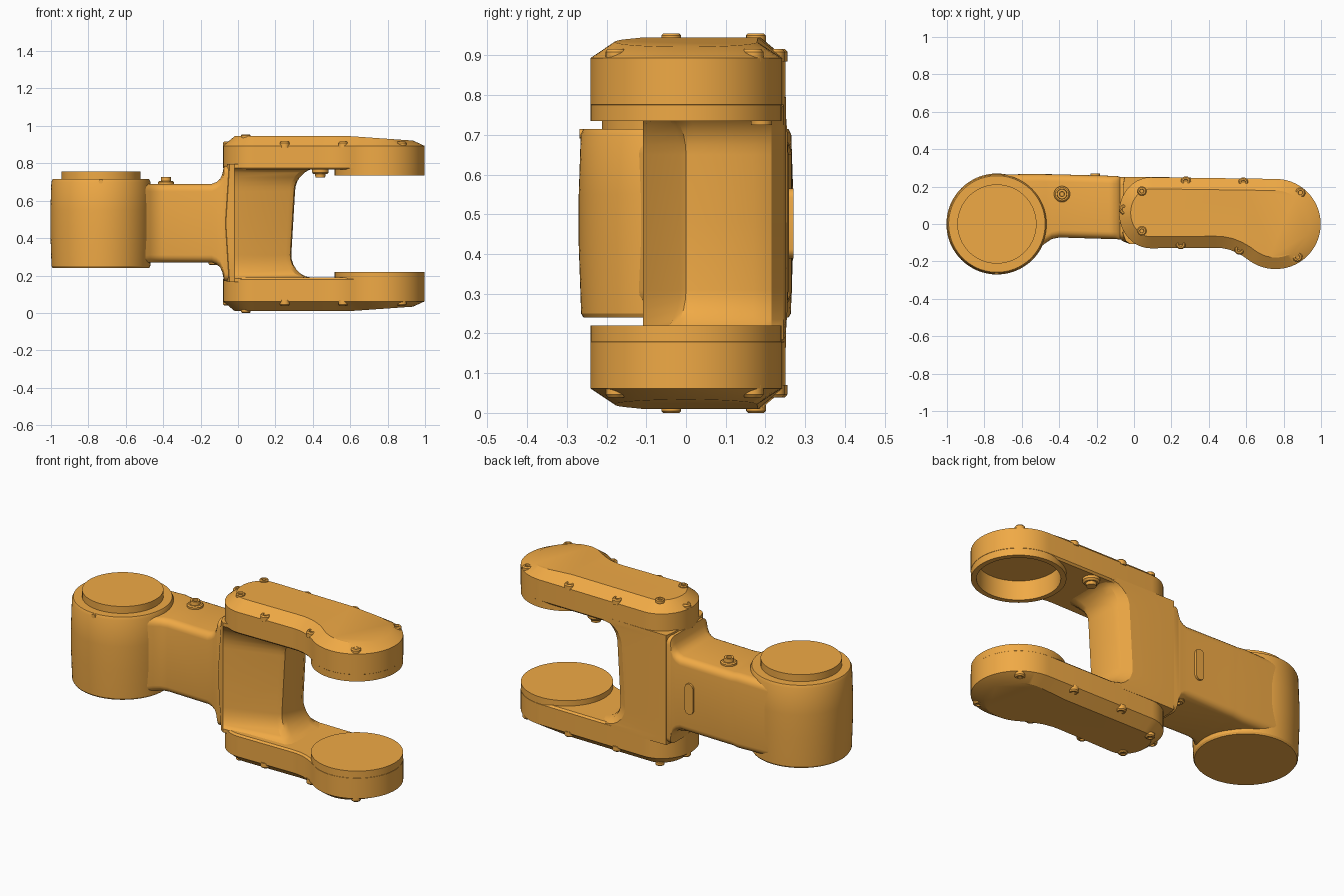
import bpy, bmesh, math
from mathutils import Vector

if "Cube" in bpy.data.objects:
    bpy.data.objects.remove(bpy.data.objects["Cube"])

mat = bpy.data.materials.new("orange_paint")
mat.diffuse_color = (0.87, 0.40, 0.06, 1)
mat.use_nodes = True
mat.node_tree.nodes["Principled BSDF"].inputs["Base Color"].default_value = mat.diffuse_color
MID = 0.955  # mirror height: z -> MID - z


def finish(bm, name):
    bmesh.ops.recalc_face_normals(bm, faces=bm.faces[:])
    me = bpy.data.meshes.new(name)
    bm.to_mesh(me)
    bm.free()
    ob = bpy.data.objects.new(name, me)
    bpy.context.collection.objects.link(ob)
    me.materials.append(mat)
    return ob


def loft(rings):
    bm = bmesh.new()
    vs = [[bm.verts.new(p) for p in r] for r in rings]
    n = len(vs[0])
    for a, b in zip(vs, vs[1:]):
        for i in range(n):
            j = (i + 1) % n
            bm.faces.new((a[i], a[j], b[j], b[i]))
    bm.faces.new(vs[0])
    bm.faces.new(vs[-1])
    return bm


def circle(x, y, r, z, n):
    return [(x + r * math.cos(2 * math.pi * i / n), y + r * math.sin(2 * math.pi * i / n), z) for i in range(n)]


def turned(name, x, y, profile, n=64):
    """Round part from (radius, height) pairs."""
    return finish(loft([circle(x, y, r, z, n) for r, z in profile]), name)


def flip(prof):
    return [(r, MID - z) for r, z in prof]


def round_rect(x, y0, y1, z0, z1, r=0.04):
    pts = []
    for k, (cy, cz) in enumerate([(y1 - r, z1 - r), (y0 + r, z1 - r), (y0 + r, z0 + r), (y1 - r, z0 + r)]):
        for i in range(6):
            a = math.radians(90 * k + 18 * i)
            pts.append((x, cy + r * math.cos(a), cz + r * math.sin(a)))
    return pts


def inset(pts, d):
    out = []
    for i, p in enumerate(pts):
        e1 = (p - pts[i - 1]).normalized()
        e2 = (pts[(i + 1) % len(pts)] - p).normalized()
        t = (e1 + e2).normalized()
        out.append(p + Vector((t.y, -t.x)) * d)   # outline runs clockwise
    return out


# Round joint housing with cover disc
turned("joint_housing", -0.733, 0, [(0.258, 0.24), (0.264, 0.25), (0.27, 0.42), (0.27, 0.55),
                                    (0.265, 0.70), (0.258, 0.715)], 80)
turned("joint_cover", -0.733, 0, [(0.212, 0.70), (0.212, 0.755)])

# Neck flaring into the housing and the fork
neck = [(-0.73, -0.10, 0.265, 0.27, 0.69), (-0.51, -0.13, 0.267, 0.265, 0.695),
        (-0.47, -0.10, 0.266, 0.27, 0.69), (-0.44, -0.08, 0.266, 0.27, 0.69),
        (-0.40, -0.072, 0.265, 0.27, 0.69), (-0.14, -0.08, 0.258, 0.27, 0.69),
        (-0.115, -0.08, 0.257, 0.26, 0.70), (-0.095, -0.081, 0.256, 0.243, 0.717),
        (-0.083, -0.082, 0.255, 0.215, 0.745), (-0.075, -0.082, 0.252, 0.17, 0.785),
        (-0.03, -0.082, 0.25, 0.17, 0.785)]
finish(loft([round_rect(*s) for s in neck]), "neck")

# Fork web with filleted throat
rings = []
R = 0.125
for d in [-0.145, -0.125, -0.115, -0.1, -0.075, -0.05, -0.025, 0, 0.17,
          0.34, 0.365, 0.39, 0.415, 0.44, 0.455, 0.465, 0.485]:
    z = 0.31 + d
    over = min(R, max(0, -d, d - 0.34))
    f = R - math.sqrt(R * R - over * over)
    s = 0.285 + 0.02 * min(1, max(0, d / 0.34)) + f
    m = 0.02 * (1 - abs(z - 0.477) / 0.31)
    rings.append([(x, y, z) for x, y in [
        (-0.05, 0.252), (-0.06 - m, 0.2), (-0.06 - m, -0.05), (-0.045 - m, -0.09), (-0.02, -0.108),
        (s - 0.03, -0.015 - 0.7 * f), (s - 0.006, 0.0 - 0.6 * f), (s, 0.03 - 0.5 * f),
        (s, 0.17), (s - 0.02, 0.215), (s - 0.07, 0.246), (0.1, 0.252)]])
finish(loft(rings), "fork_web")

# Fork arm outline, clockwise seen from above
line = [Vector((0.09 - 0.17 * math.sin(a), 0.06 - 0.19 * math.cos(a)))
        for a in [math.pi * i / 20 for i in range(21)]]
CX, CR = 0.757, 0.241
line += [Vector((CX + CR * math.cos(a), CR * math.sin(a)))
         for a in [math.radians(90 - 5 * i) for i in range(44)]]
line += [Vector(p) for p in [(0.585, -0.173), (0.55, -0.153), (0.51, -0.137), (0.47, -0.129), (0.43, -0.127)]]


def arm(name, mirrored):
    rings = [[(p.x, p.y, z) for p in inset(line, i)]
             for i, z in [(0.01, 0.766), (0, 0.776), (0, 0.893), (0.062, 0.945)]]
    bm = loft(rings)
    # sloped outer face toward the tip
    bmesh.ops.bisect_plane(bm, geom=bm.verts[:] + bm.edges[:] + bm.faces[:],
                           plane_co=(0.6, 0, 0), plane_no=(1, 0, 0))
    for v in bm.verts:
        if v.co.z > 0.94 and v.co.x > 0.6:
            v.co.z -= (v.co.x - 0.6) * 0.07
        if mirrored:
            v.co.z = MID - v.co.z
    return finish(bm, name)


collar = [(CR - 0.001, 0.735), (CR - 0.001, 0.79)]
upper = arm("upper_fork_arm", False)
arm("lower_fork_arm", True)
ring = turned("upper_collar", CX, 0, collar, 72)
turned("lower_collar", CX, 0, flip(collar), 72)

# Bearing bore in the upper arm
bore = turned("bore_cutter", CX, 0, [(0.212, 0.70), (0.212, 0.845)], 72)
bore.hide_render = True
for ob in (upper, ring):
    mod = ob.modifiers.new("bore", 'BOOLEAN')
    mod.object = bore
    mod.solver = 'EXACT'
    bpy.context.view_layer.objects.active = ob
    bpy.ops.object.modifier_apply(modifier=mod.name)
bpy.data.objects.remove(bore)

# Fork screws, mirrored top and bottom
edge_screws = [(0.277, 0.228), (0.584, 0.222), (0.89, 0.168), (0.25, -0.108),
               (0.563, -0.137), (0.874, -0.176), (-0.053, 0.077)]
edge = [(0.027, 0.885), (0.027, 0.909), (0.021, 0.916), (0.013, 0.916), (0.011, 0.908)]
face = [(0.025, 0.935), (0.025, 0.95), (0.02, 0.955), (0.012, 0.955), (0.01, 0.949)]
for group, prof in ((edge_screws, edge), ([(0.042, 0.176), (0.042, -0.037)], face)):
    for x, y in group:
        turned("upper_screw", x, y, prof, 16)
        turned("lower_screw", x, y, flip(prof), 16)

# Neck plugs and the cable nub under the upper arm
plug = [(0.043, 0.68), (0.043, 0.70), (0.036, 0.706), (0.028, 0.706), (0.026, 0.726), (0.014, 0.726), (0.012, 0.715)]
turned("neck_plug_top", -0.385, 0.16, plug, 24)
turned("neck_plug_bottom", -0.125, 0.195, [(0.032, 0.285), (0.032, 0.262), (0.024, 0.255), (0.012, 0.255), (0.01, 0.265)], 20)
turned("arm_nub", 0.44, 0.19, [(0.045, 0.78), (0.045, 0.752), (0.036, 0.742), (0.028, 0.742), (0.026, 0.725), (0.012, 0.725)], 24)


def capsule(name, axis_pt, half, r, y0, y1):
    x, z = axis_pt
    pts = []
    for i in range(24):
        a = 2 * math.pi * (i + 0.5) / 24
        pts.append((x + r * math.cos(a), z + r * math.sin(a) + math.copysign(half, math.sin(a))))
    finish(loft([[(p, y, q) for p, q in pts] for y in (y0, y1)]), name)


# Raised slot cover on the back, pin on the front of the housing
capsule("slot_cover", (-0.207, 0.477), 0.062, 0.026, 0.24, 0.271)
capsule("housing_pin", (-0.733, 0.703), 0.0, 0.012, -0.268, -0.24)

bpy.ops.object.select_all(action='SELECT')
bpy.context.view_layer.objects.active = upper
bpy.ops.object.shade_smooth_by_angle(angle=math.radians(28))
